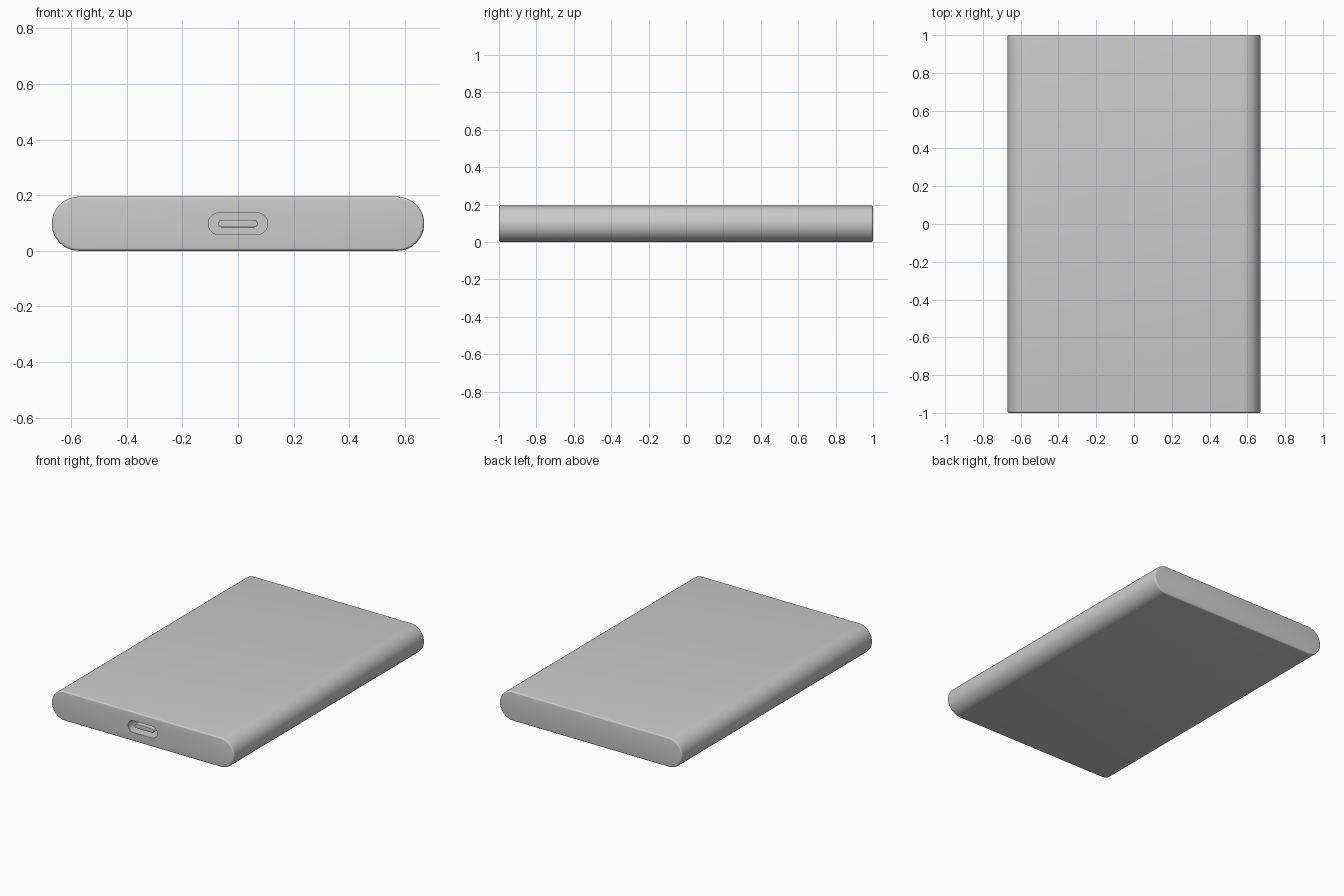
import bpy, bmesh, math

if "Cube" in bpy.data.objects:
    bpy.data.objects.remove(bpy.data.objects["Cube"])

MID_Z = 0.0975
SEG = 24


def stadium(half_w, radius):
    """Pill-shaped outline in the XZ plane, centred on the drive's mid height."""
    pts = []
    for side, start in ((1, -math.pi / 2), (-1, math.pi / 2)):
        for i in range(SEG + 1):
            a = start + math.pi * i / SEG
            pts.append((side * (half_w - radius) + radius * math.cos(a),
                        MID_Z + radius * math.sin(a)))
    return pts


def loft(name, sections):
    """Skin a row of (y, half width, radius) pill sections and cap both ends."""
    bm = bmesh.new()
    rings = [[bm.verts.new((x, y, z)) for x, z in stadium(w, r)]
             for y, w, r in sections]
    for a, b in zip(rings, rings[1:]):
        for i in range(len(a)):
            j = (i + 1) % len(a)
            bm.faces.new((a[i], a[j], b[j], b[i]))
    bm.faces.new(rings[0])
    bm.faces.new(rings[-1])
    bmesh.ops.recalc_face_normals(bm, faces=bm.faces)
    mesh = bpy.data.meshes.new(name)
    bm.to_mesh(mesh)
    bm.free()
    obj = bpy.data.objects.new(name, mesh)
    bpy.context.collection.objects.link(obj)
    bpy.context.view_layer.objects.active = obj
    obj.select_set(True)
    bpy.ops.object.shade_smooth_by_angle(angle=math.radians(35))
    obj.select_set(False)
    return obj


def rounded_edge(y_end, direction, half_w, radius, fillet, steps=5):
    """Sections of a quarter-round fillet, from the side wall to the end face."""
    out = []
    for i in range(steps + 1):
        a = math.pi / 2 * i / steps
        inset = fillet * (1 - math.cos(a))
        y = y_end - direction * fillet * (1 - math.sin(a))
        out.append((y, half_w - inset, radius - inset))
    return out


# Case: rounded back edge, straight sides, rounded front edge, port recess
back = rounded_edge(1.0, 1, 0.67, MID_Z, 0.01)[::-1]
front = rounded_edge(-1.0, -1, 0.67, MID_Z, 0.01)
port = [(-1.0, 0.107, 0.039), (-0.89, 0.107, 0.039)]
loft("drive_case", back + front + port)

# Connector tongue inside the port
tongue_front = rounded_edge(-0.985, -1, 0.071, 0.0135, 0.003, 3)
loft("port_tongue", [(-0.885, 0.071, 0.0135)] + tongue_front)
